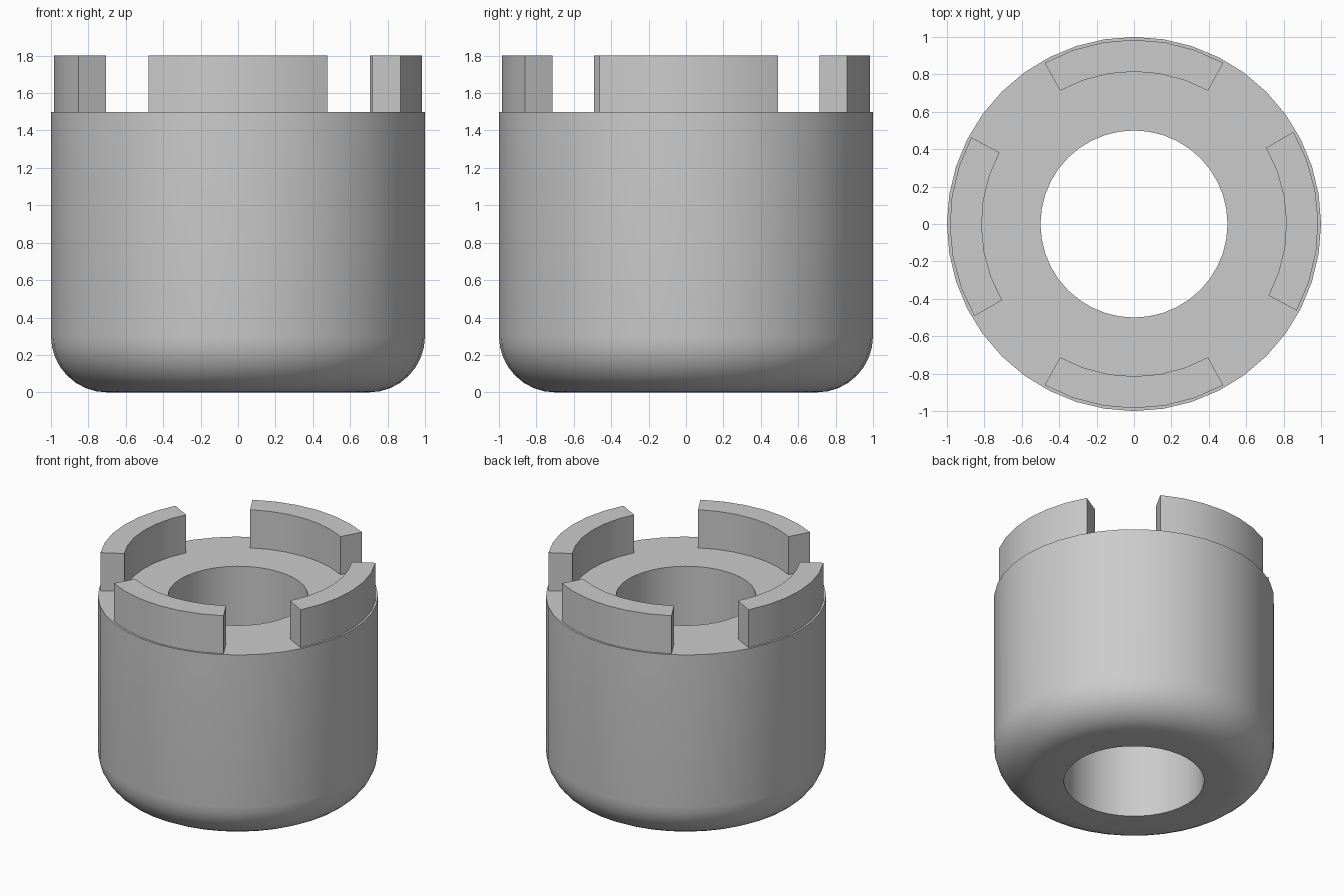
import bpy, bmesh
from math import sin, cos, pi, radians
from mathutils import Vector, Matrix

cube = bpy.data.objects.get("Cube")
if cube:
    bpy.data.objects.remove(cube, do_unlink=True)

# One plain grey for everything
grey = bpy.data.materials.new("plain grey")
grey.use_nodes = True
grey.diffuse_color = (0.6, 0.6, 0.6, 1)
grey.node_tree.nodes["Principled BSDF"].inputs["Base Color"].default_value = (0.6, 0.6, 0.6, 1)


def revolve(name, profile, angle, steps, start=0.0):
    """Sweep a closed (radius, z) profile about z; cap the ends of a partial sweep."""
    bm = bmesh.new()
    full = angle >= 2 * pi
    verts = [bm.verts.new((r, 0, z)) for r, z in profile]
    face = bm.faces.new(verts)
    bmesh.ops.rotate(bm, verts=verts, matrix=Matrix.Rotation(start, 3, 'Z'))
    geom = list(face.edges) if full else [face] + list(face.edges) + verts
    if full:
        bm.faces.remove(face)
        geom = verts + [e for e in bm.edges]
    else:
        bm.faces.remove(face)
        geom = verts + [e for e in bm.edges]
    out = bmesh.ops.spin(bm, geom=geom, axis=(0, 0, 1), cent=(0, 0, 0),
                         angle=angle, steps=steps)
    if full:
        bmesh.ops.remove_doubles(bm, verts=bm.verts, dist=0.0005)
    else:
        bmesh.ops.holes_fill(bm, edges=[e for e in bm.edges if e.is_boundary])
    bmesh.ops.recalc_face_normals(bm, faces=bm.faces)
    mesh = bpy.data.meshes.new(name)
    bm.to_mesh(mesh)
    bm.free()
    mesh.materials.append(grey)
    obj = bpy.data.objects.new(name, mesh)
    bpy.context.collection.objects.link(obj)
    bpy.ops.object.select_all(action='DESELECT')
    obj.select_set(True)
    bpy.context.view_layer.objects.active = obj
    bpy.ops.object.shade_smooth_by_angle(angle=radians(30))
    return obj


# Thick-walled body: through bore, flat rim, rounded lower edge
fillet = 0.3
corner = [(1 - fillet + fillet * sin(a), fillet - fillet * cos(a))
          for a in (i * pi / 16 for i in range(9))]
revolve("body", [(0.5, 0)] + corner + [(1, 1.5), (0.5, 1.5)], 2 * pi, 40)

# Four curved lugs standing on the rim
half = radians(29)
lug = [(0.815, 1.5), (0.985, 1.5), (0.985, 1.8), (0.815, 1.8)]
for name, centre in (("left_lug", 1), ("back_lug", 90), ("right_lug", 181), ("front_lug", 270)):
    revolve(name, lug, 2 * half, 6, radians(centre) - half)
